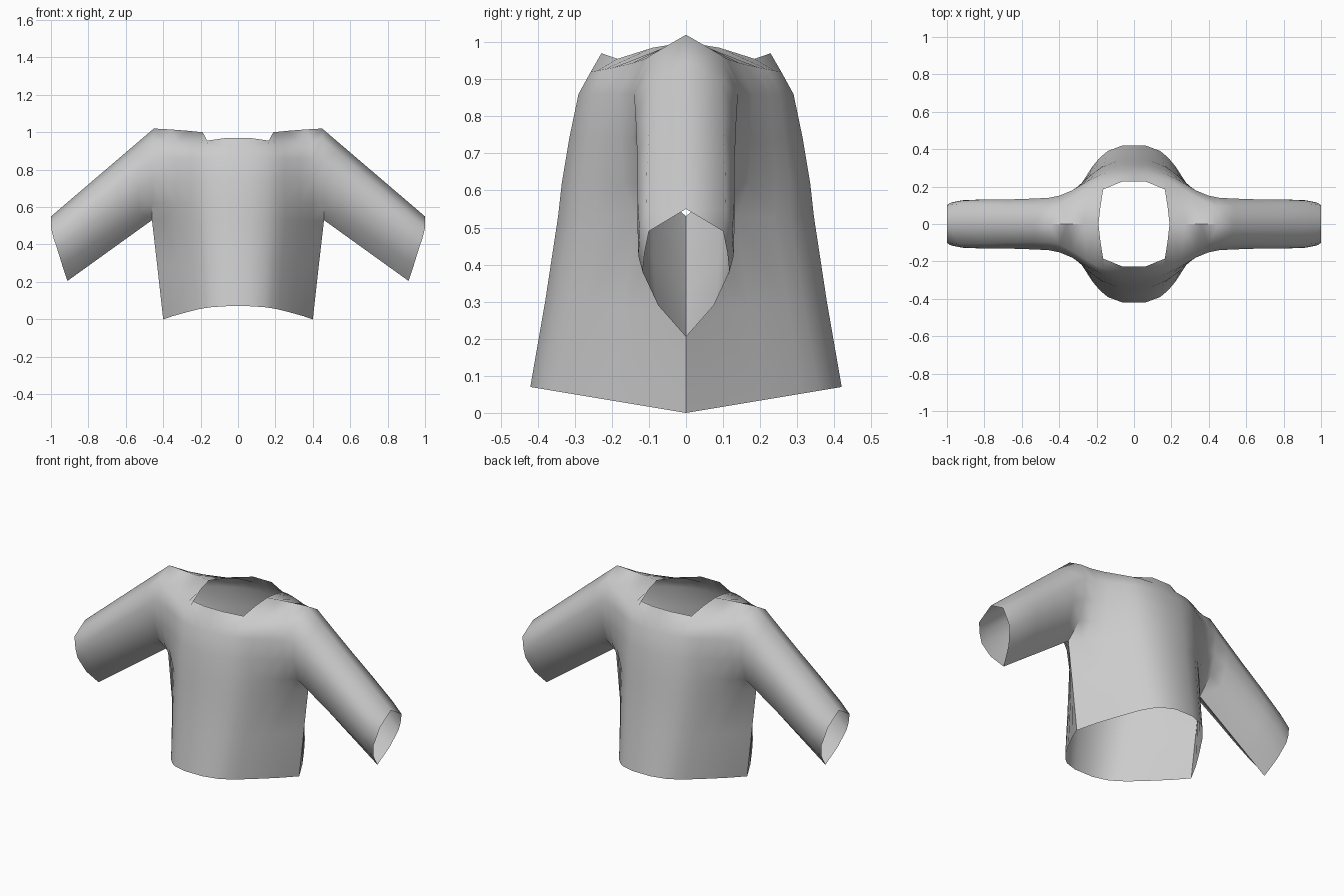
import bpy
import bmesh
import math
from mathutils import Vector

if "Cube" in bpy.data.objects:
    bpy.data.objects.remove(bpy.data.objects["Cube"])

# Single cloth colour
cloth = bpy.data.materials.new("light_grey_cloth")
cloth.use_nodes = True
colour = (0.6, 0.6, 0.6, 1)
cloth.diffuse_color = colour
cloth.node_tree.nodes["Principled BSDF"].inputs["Base Color"].default_value = colour

# Horizontal curve shared by the torso rings: (share of width, share of depth)
CURVE = [(0, 1), (.15, 1), (.35, .93), (.45, .85), (.55, .74),
         (.725, .48), (.875, .24), (1, 0)]

# Torso rings: centre height, side height, centre depth, side x, side depth, pinch
RINGS = [
    (.07, 0, .42, .4, 0, 1), (.3, .27, .38, .43, 0, 1.1),
    (.53, .53, .345, .46, 0, 1.25), (.62, .62, .335, .458, .095, 1.6),
    (.74, .74, .315, .456, .13, 1.9), (.86, .86, .29, .455, .14, 1.8),
    (.92, .965, .257, .452, .095, 1.6),
]
UNDERARM = 2

# Neckline followed by the shoulder seam
TOP_EDGE = [(0, .228, .97), (.06, .228, .97), (.165, .185, .955), (.18, .09, .985),
            (.19, 0, 1), (.27, 0, 1.008), (.36, 0, 1.015), (.45, 0, 1.02)]

# Cuff opening from its lower to its upper seam
CUFF = [(.912, 0, .205), (.94, .075, .29), (.968, .117, .38),
        (.985, .112, .43), (1, .1, .49), (1, 0, .55)]


def ring_points(centre_z, side_z, depth, side_x, side_y, pinch):
    return [Vector((side_x * u, side_y + (depth - side_y) * d ** pinch,
                    side_z + (centre_z - side_z) * d)) for u, d in CURVE]


def add_grid(bm, rows):
    grid = [[bm.verts.new(p) for p in row] for row in rows]
    for low, high in zip(grid, grid[1:]):
        for i in range(len(low) - 1):
            bm.faces.new((low[i], low[i + 1], high[i + 1], high[i]))


# Torso quarter
bm = bmesh.new()
torso = [ring_points(*ring) for ring in RINGS]
torso.append([Vector(p) for p in TOP_EDGE])
add_grid(bm, torso)

# Sleeve lofted from the armhole to the cuff, slightly full near the wrist
armhole = [row[-1] for row in torso[UNDERARM:]]
sleeve = []
for t in (0, .15, .4, .65, .88, 1):
    fullness = 1 + .1 * math.sin(math.pi * t ** 3)
    section = [a.lerp(Vector(c), t) for a, c in zip(armhole, CUFF)]
    for p in section:
        p.y *= fullness
    sleeve.append(section)
add_grid(bm, sleeve)

# Weld the armhole, then reflect to the other side and the other face
bmesh.ops.remove_doubles(bm, verts=bm.verts, dist=.0005)
for axis in (Vector((-1, 1, 1)), Vector((1, -1, 1))):
    copy = bmesh.ops.duplicate(bm, geom=bm.verts[:] + bm.edges[:] + bm.faces[:])
    for item in copy["geom"]:
        if isinstance(item, bmesh.types.BMVert):
            item.co = item.co * axis
    bmesh.ops.remove_doubles(bm, verts=bm.verts, dist=.0005)
bmesh.ops.recalc_face_normals(bm, faces=bm.faces)

mesh = bpy.data.meshes.new("shirt")
bm.to_mesh(mesh)
bm.free()
mesh.materials.append(cloth)
shirt = bpy.data.objects.new("shirt", mesh)
bpy.context.collection.objects.link(shirt)
bpy.context.view_layer.objects.active = shirt
shirt.select_set(True)
bpy.ops.object.shade_smooth_by_angle(angle=math.radians(50))
